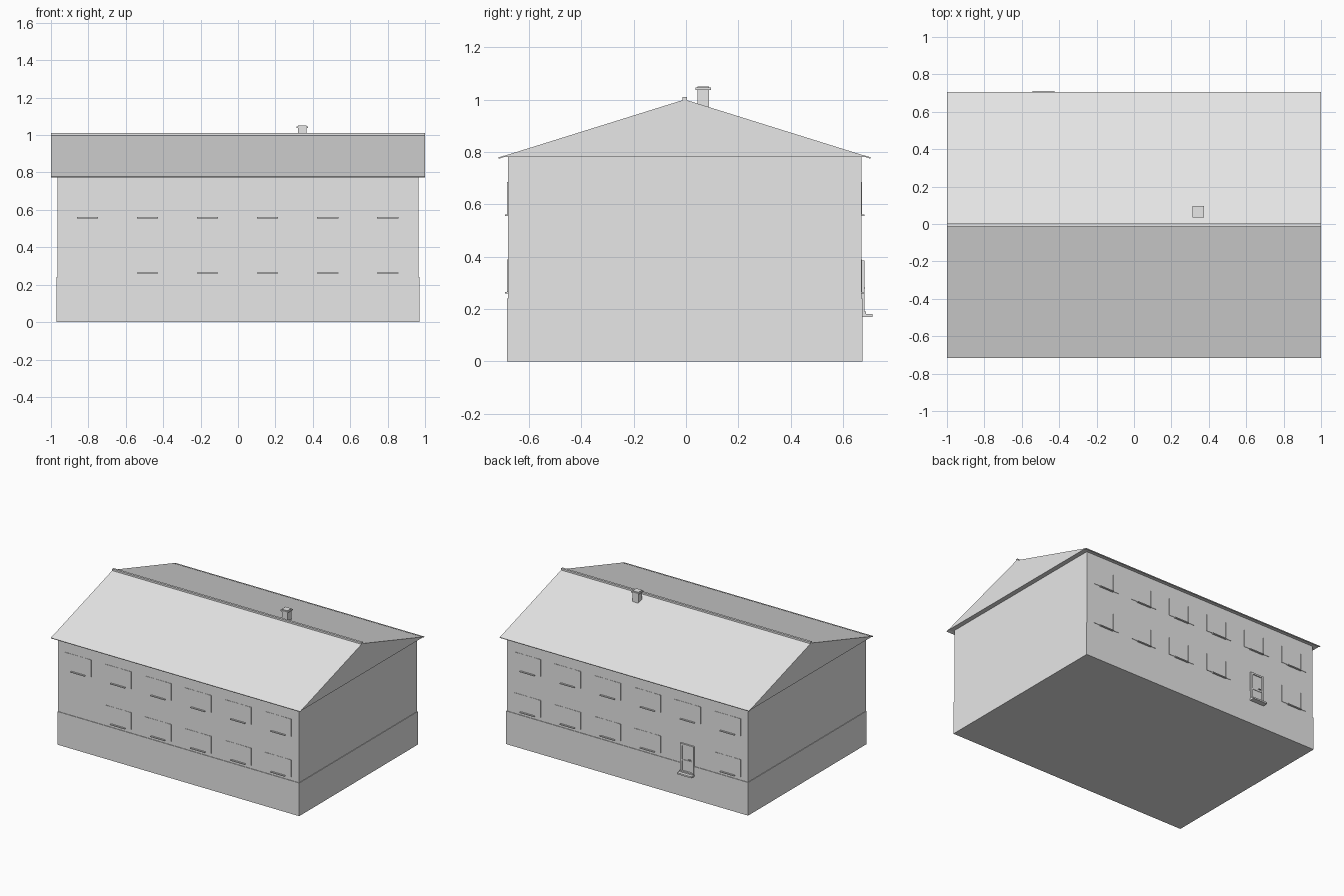
import bpy, bmesh

old = bpy.data.objects.get("Cube")
if old:
    bpy.data.objects.remove(old, do_unlink=True)

grey = bpy.data.materials.new("plain_grey")
grey.use_nodes = True
grey.diffuse_color = (0.8, 0.8, 0.8, 1)
grey.node_tree.nodes["Principled BSDF"].inputs["Base Color"].default_value = (0.8, 0.8, 0.8, 1)


def finish(name, bm):
    bmesh.ops.recalc_face_normals(bm, faces=bm.faces)
    mesh = bpy.data.meshes.new(name)
    bm.to_mesh(mesh)
    bm.free()
    mesh.materials.append(grey)
    obj = bpy.data.objects.new(name, mesh)
    bpy.context.collection.objects.link(obj)
    return obj


def box(name, x, y, z):
    """Box from (low, high) ranges on each axis."""
    bm = bmesh.new()
    bmesh.ops.create_cube(bm, size=1)
    for v in bm.verts:
        for i, (lo, hi) in enumerate((x, y, z)):
            v.co[i] = lo if v.co[i] < 0 else hi
    return finish(name, bm)


def prism(name, profile, half_length):
    """Extrude a (y, z) profile along x."""
    bm = bmesh.new()
    face = bm.faces.new([bm.verts.new((-half_length, y, z)) for y, z in profile])
    out = bmesh.ops.extrude_face_region(bm, geom=[face])
    moved = [g for g in out["geom"] if isinstance(g, bmesh.types.BMVert)]
    bmesh.ops.translate(bm, verts=moved, vec=(2 * half_length, 0, 0))
    return finish(name, bm)


MID = -0.005                     # ridge line in y
FRONT, BACK = -0.68, 0.67        # wall planes
EAVE = 0.78

# Body
box("plinth", (-0.97, 0.97), (FRONT - 0.004, BACK + 0.004), (0, 0.24))
box("walls", (-0.966, 0.966), (FRONT, BACK), (0.24, EAVE))

# Closed gable roof with flat soffit, thin eave lips and ridge cap
prism("roof", [(MID - 0.705, EAVE), (MID + 0.705, EAVE), (MID, 1.0)], 1.0)
for side, name in ((-1, "front_eave"), (1, "back_eave")):
    prism(name, [(MID + side * 0.69, EAVE), (MID + side * 0.71, EAVE - 0.006),
                 (MID + side * 0.712, EAVE - 0.001), (MID + side * 0.69, EAVE + 0.006)], 1.0)
prism("ridge_cap", [(MID - 0.008, 0.99), (MID + 0.008, 0.99),
                    (MID + 0.008, 1.01), (MID - 0.008, 1.01)], 1.0)

# Chimney
box("chimney", (0.321, 0.367), (0.043, 0.088), (0.96, 1.04))
box("chimney_cap", (0.314, 0.374), (0.036, 0.095), (1.037, 1.045))
box("chimney_top", (0.321, 0.367), (0.043, 0.088), (1.045, 1.05))


def window(label, x, wall, out, sill):
    """Pane, projecting sill and a pair of open shutters."""
    def layer(part, lo, hi, depth, z0, z1):
        ys = sorted((wall - out * 0.002, wall + out * depth))
        box(f"{label}_{part}", (x + lo, x + hi), ys, (sill + z0, sill + z1))
    layer("pane", -0.057, 0.057, 0.0015, 0.003, 0.127)
    layer("sill", -0.057, 0.057, 0.012, -0.003, 0.003)
    layer("right_shutter", -0.105, -0.058, 0.003, 0.003, 0.127)
    layer("left_shutter", 0.058, 0.105, 0.003, 0.003, 0.127)


columns = [-0.805 + 0.321 * i for i in range(6)]
for side, wall, out, skipped in (("front", FRONT, -1, 0), ("back", BACK, 1, 1)):
    for i, x in enumerate(columns):
        window(f"{side}_upper_window_{i + 1}", x, wall, out, 0.558)
        if i != skipped:
            window(f"{side}_lower_window_{i + 1}", x, wall, out, 0.262)

# Back door with frame, panels, handle and step
dx = columns[1]
near = BACK - 0.002
box("door_leaf", (dx - 0.045, dx + 0.045), (near, BACK + 0.005), (0.185, 0.38))
for s, name in ((-1, "right"), (1, "left")):
    box(f"door_{name}_jamb", sorted((dx + s * 0.04, dx + s * 0.054)),
        (near, BACK + 0.012), (0.185, 0.385))
box("door_lintel", (dx - 0.054, dx + 0.054), (near, BACK + 0.012), (0.373, 0.385))
box("door_rail", (dx - 0.04, dx + 0.04), (near, BACK + 0.008), (0.262, 0.27))
box("door_handle", (dx - 0.03, dx - 0.012), (near, BACK + 0.014), (0.278, 0.282))
box("door_threshold", (dx - 0.054, dx + 0.054), (near, BACK + 0.018), (0.18, 0.19))
box("door_step", (dx - 0.058, dx + 0.058), (near, BACK + 0.042), (0.17, 0.181))
